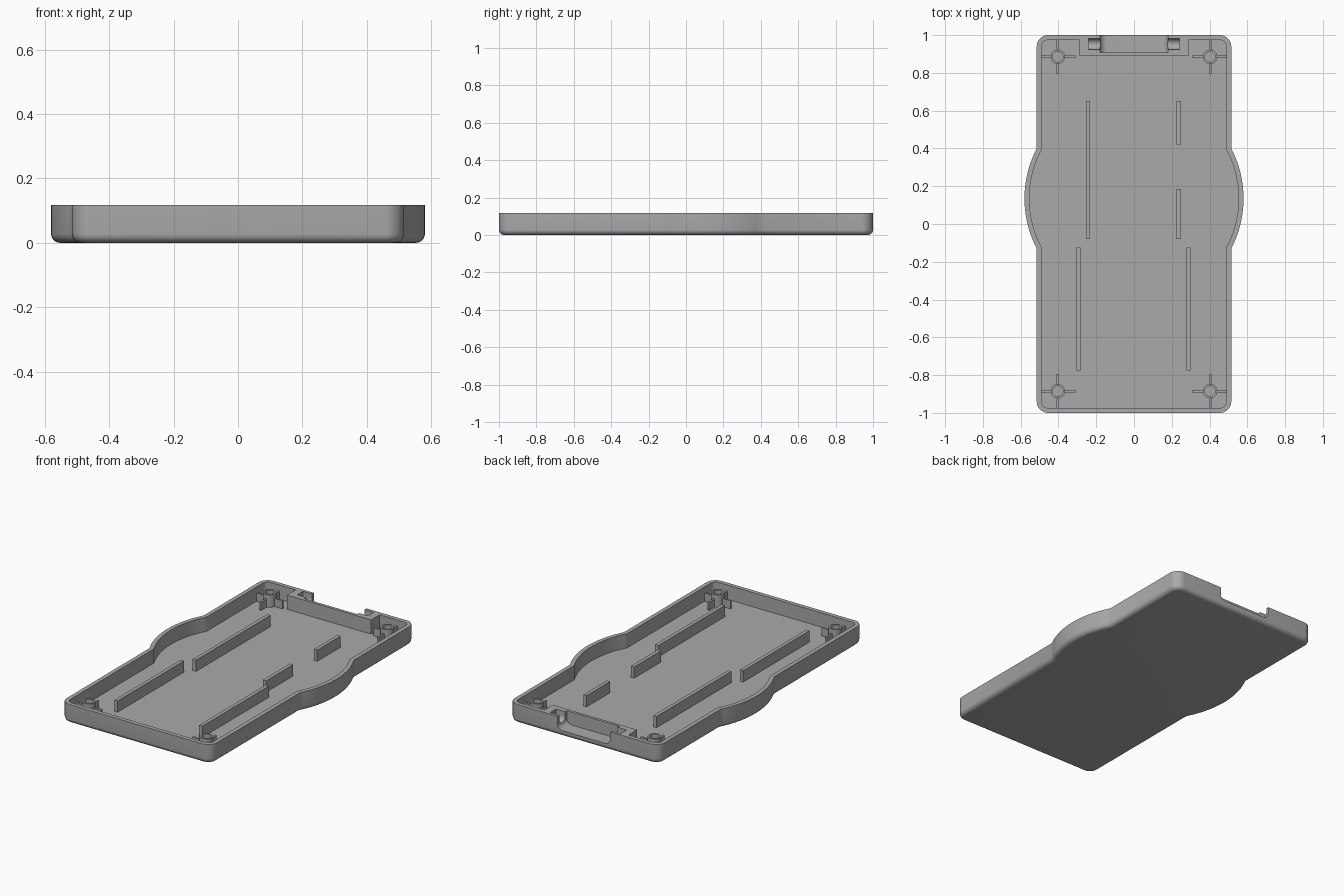
import bpy, bmesh, math
from mathutils import Vector

if "Cube" in bpy.data.objects:
    bpy.data.objects.remove(bpy.data.objects["Cube"], do_unlink=True)

HEIGHT, FLOOR, WALL = 0.118, 0.03, 0.026
HALF_W, CORNER = 0.515, 0.06
BULGE_R, BULGE_X, BULGE_Y = 0.57, 0.01, 0.135

grey = bpy.data.materials.new("plastic grey")
grey.use_nodes = True
grey.diffuse_color = (0.4, 0.4, 0.4, 1)
grey.node_tree.nodes["Principled BSDF"].inputs["Base Color"].default_value = (0.4, 0.4, 0.4, 1)


def finish(name, bm, smooth=False):
    bmesh.ops.recalc_face_normals(bm, faces=bm.faces)
    mesh = bpy.data.meshes.new(name)
    bm.to_mesh(mesh)
    bm.free()
    mesh.materials.append(grey)
    obj = bpy.data.objects.new(name, mesh)
    bpy.context.collection.objects.link(obj)
    if smooth:
        shade(obj)
    return obj


def activate(obj):
    bpy.ops.object.select_all(action='DESELECT')
    obj.select_set(True)
    bpy.context.view_layer.objects.active = obj


def shade(obj):
    activate(obj)
    bpy.ops.object.shade_smooth_by_angle(angle=math.radians(30))


def loft(rings, closed=False):
    """Skin a list of equal rings; cap the ends, or join them when closed."""
    bm = bmesh.new()
    rows = [[bm.verts.new(p) for p in ring] for ring in rings]
    pairs = list(zip(rows, rows[1:])) + ([(rows[-1], rows[0])] if closed else [])
    for a, b in pairs:
        for i in range(len(a)):
            j = (i + 1) % len(a)
            bm.faces.new((a[i], a[j], b[j], b[i]))
    if not closed:
        bm.faces.new(rows[0])
        bm.faces.new(rows[-1])
    return bm


def box(name, x0, x1, y0, y1, z0, z1):
    ring = [(x0, y0), (x1, y0), (x1, y1), (x0, y1)]
    return finish(name, loft([[(x, y, z) for x, y in ring] for z in (z0, z1)]))


def arc(cx, cy, r, a0, a1, n):
    return [(cx + r * math.cos(a0 + (a1 - a0) * i / n),
             cy + r * math.sin(a0 + (a1 - a0) * i / n)) for i in range(n + 1)]


def outline(inset, z):
    """Rounded rectangle with a bulge on each long side."""
    cx, cy, r = HALF_W - CORNER, 1 - CORNER, CORNER - inset
    big = BULGE_R - inset
    half = math.acos((HALF_W - inset - BULGE_X) / big)
    side = arc(cx, -cy, r, -math.pi / 2, 0, 8)
    side += arc(BULGE_X, BULGE_Y, big, -half, half, 28)
    side += arc(cx, cy, r, 0, math.pi / 2, 8)
    return [(x, y, z) for x, y in side + [(-x, y) for x, y in reversed(side)]]


def boolean(obj, tool, operation):
    mod = obj.modifiers.new(operation.lower(), 'BOOLEAN')
    mod.operation, mod.solver, mod.object = operation, 'EXACT', tool
    activate(obj)
    bpy.ops.object.modifier_apply(modifier=mod.name)
    bpy.data.objects.remove(tool, do_unlink=True)


def trough(name, half_x, y0, y1, z0, r, along_x):
    """Open-topped cutter with a rounded bottom, extruded along x or y."""
    w = half_x if not along_x else (y1 - y0) / 2
    prof = arc(-w + r, z0 + r, r, math.pi, 1.5 * math.pi, 8)
    prof += arc(w - r - 0.0001, z0 + r, r, 1.5 * math.pi, 2 * math.pi, 8)
    prof += [(w, 0.2), (-w, 0.2)]
    if along_x:
        mid = (y0 + y1) / 2
        rings = [[(x, mid + u, v) for u, v in prof] for x in (-half_x, half_x)]
    else:
        rings = [[(u, y, v) for u, v in prof] for y in (y0, y1)]
    tool = finish(name, loft(rings))
    tool.hide_render = True
    return tool


# Tray shell: rounded bottom edge, wall, rim and inner floor
rings = []
for i in range(7):
    a = i / 6 * math.pi / 2
    rings.append(outline(0.028 * (1 - math.sin(a)), 0.028 * (1 - math.cos(a))))
rings += [outline(0, HEIGHT), outline(WALL, HEIGHT), outline(WALL, FLOOR)]
shell = finish("tray_shell", loft(rings))

# Hinge block inside the back wall, with its clearance notch and pin grooves
boolean(shell, box("hinge_block", -0.288, 0.288, 0.89, 0.985, 0.02, HEIGHT), 'UNION')
boolean(shell, trough("notch_cutter", 0.18, 0.908, 1.1, 0.038, 0.035, False), 'DIFFERENCE')
boolean(shell, trough("pin_cutter", 0.242, 0.925, 0.982, 0.062, 0.028, True), 'DIFFERENCE')
shade(shell)

# Support ribs on the floor: x centre, y start, y end
bars = {"left_front_rib": (0.288, -0.775, -0.125), "right_front_rib": (-0.293, -0.775, -0.125),
        "left_middle_rib": (0.237, -0.08, 0.185), "left_back_rib": (0.237, 0.42, 0.65),
        "right_back_rib": (-0.243, -0.08, 0.65)}
for name, (x, y0, y1) in bars.items():
    box(name, x - 0.011, x + 0.011, y0, y1, FLOOR - 0.01, 0.1)

# Hollow screw posts with four gussets each
for sx, side in ((1, "left"), (-1, "right")):
    for sy, end in ((1, "back"), (-1, "front")):
        cx, cy = sx * 0.403, sy * 0.885
        label = f"{side}_{end}_post"
        profile = [(0.038, FLOOR - 0.01), (0.038, 0.108), (0.027, 0.108), (0.027, FLOOR - 0.01)]
        tube = [[(x, y, z) for x, y in arc(cx, cy, r, 0, 2 * math.pi * 31 / 32, 31)]
                for r, z in profile]
        finish(label, loft(tube, closed=True), smooth=True)
        for k, (dx, dy) in enumerate(((1, 0), (-1, 0), (0, 1), (0, -1))):
            a = Vector((cx + dx * 0.034, cy + dy * 0.034))
            b = Vector((cx + dx * 0.092, cy + dy * 0.092))
            t = 0.006
            box(f"{label}_gusset_{k + 1}",
                min(a.x, b.x) - t * abs(dy), max(a.x, b.x) + t * abs(dy),
                min(a.y, b.y) - t * abs(dx), max(a.y, b.y) + t * abs(dx), FLOOR - 0.01, 0.08)
